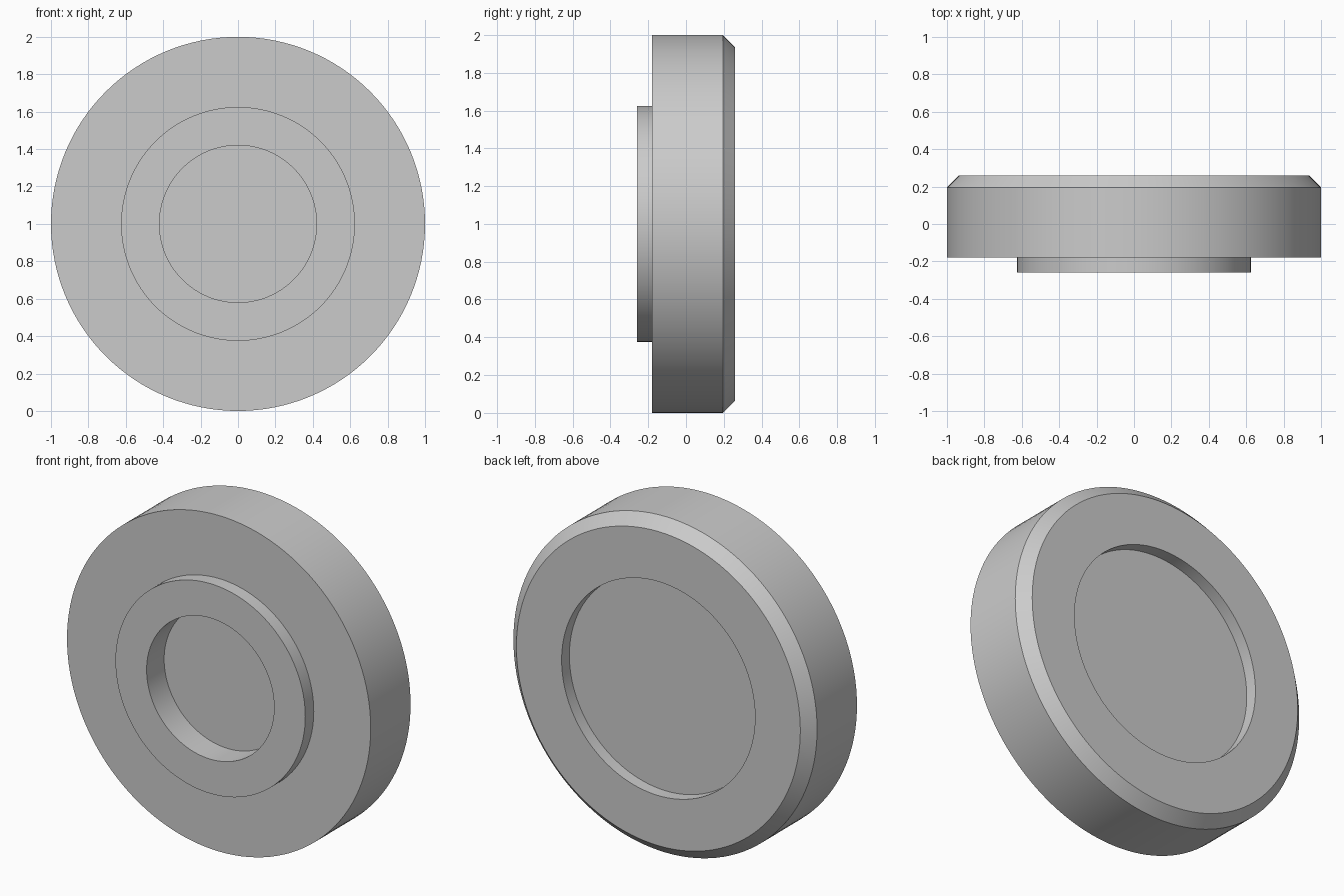
import bpy, bmesh
from math import radians, tau
from mathutils import Matrix

if "Cube" in bpy.data.objects:
    bpy.data.objects.remove(bpy.data.objects["Cube"])

SEGMENTS = 128

# Half section (radius, y): front recess, raised collar, body, rear chamfer, rear recess
PROFILE = [
    (0, -0.095), (0.42, -0.095), (0.42, -0.26), (0.625, -0.26),
    (0.625, -0.18), (1.0, -0.18), (1.0, 0.195), (0.935, 0.26),
    (0.637, 0.26), (0.637, 0.187), (0, 0.187),
]


def lathe(name, profile, height):
    """Spin a half section around the y axis."""
    bm = bmesh.new()
    verts = [bm.verts.new((r, y, 0)) for r, y in profile]
    edges = [bm.edges.new(pair) for pair in zip(verts, verts[1:])]
    bmesh.ops.spin(bm, geom=verts + edges, axis=(0, 1, 0), cent=(0, 0, 0),
                   angle=tau, steps=SEGMENTS, use_duplicate=False)
    bmesh.ops.remove_doubles(bm, verts=bm.verts, dist=1e-4)
    bmesh.ops.recalc_face_normals(bm, faces=bm.faces)
    bm.transform(Matrix.Translation((0, 0, height)))
    mesh = bpy.data.meshes.new(name)
    bm.to_mesh(mesh)
    bm.free()
    obj = bpy.data.objects.new(name, mesh)
    bpy.context.collection.objects.link(obj)
    bpy.context.view_layer.objects.active = obj
    obj.select_set(True)
    bpy.ops.object.shade_smooth_by_angle(angle=radians(30))
    return obj


# Round disc standing on its rim
lathe("recessed_disc", PROFILE, 1.0)
